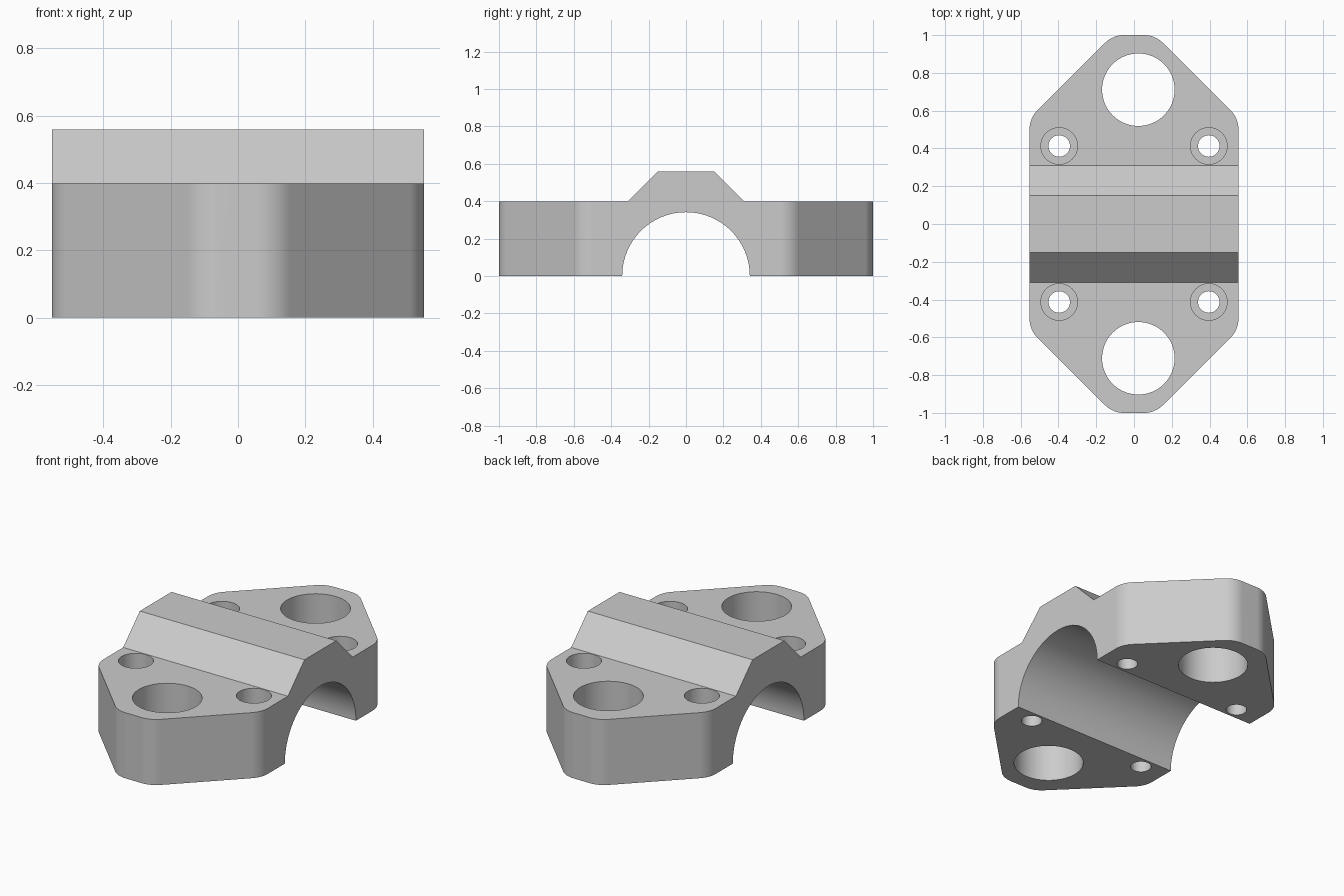
import bpy
import bmesh
from math import cos, sin, radians
from mathutils import Vector

HALF_WIDTH, HALF_LENGTH = 0.553, 1.0
PLATE_TOP, RIDGE_TOP = 0.398, 0.558
FILLET = 0.14
BORE_RADIUS = 0.341
COUNTERBORE_DEPTH = 0.15

cube = bpy.data.objects.get("Cube")
if cube:
    bpy.data.objects.remove(cube, do_unlink=True)

grey = bpy.data.materials.new("plain grey")
grey.use_nodes = True
colour = (0.6, 0.6, 0.6, 1.0)
grey.diffuse_color = colour
grey.node_tree.nodes["Principled BSDF"].inputs["Base Color"].default_value = colour


def arc(cx, cy, radius, start, end, steps):
    angles = [radians(start + (end - start) * i / steps) for i in range(steps + 1)]
    return [(cx + radius * cos(a), cy + radius * sin(a)) for a in angles]


def prism(name, points, direction):
    """Extrude a closed loop of 3D points along a direction."""
    bm = bmesh.new()
    face = bm.faces.new([bm.verts.new(p) for p in points])
    top = bmesh.ops.extrude_face_region(bm, geom=[face])["geom"]
    moved = [v for v in top if isinstance(v, bmesh.types.BMVert)]
    bmesh.ops.translate(bm, verts=moved, vec=Vector(direction))
    bmesh.ops.recalc_face_normals(bm, faces=bm.faces)
    mesh = bpy.data.meshes.new(name)
    bm.to_mesh(mesh)
    bm.free()
    mesh.materials.append(grey)
    obj = bpy.data.objects.new(name, mesh)
    bpy.context.collection.objects.link(obj)
    return obj


def combine(target, cutter, operation):
    """Apply a boolean and discard the helper."""
    mod = target.modifiers.new("cut", 'BOOLEAN')
    mod.operation = operation
    mod.solver = 'EXACT'
    mod.object = cutter
    bpy.context.view_layer.objects.active = target
    bpy.ops.object.modifier_apply(modifier=mod.name)
    bpy.data.objects.remove(cutter, do_unlink=True)


def drill(target, x, y, radius, bottom, steps):
    ring = arc(x, y, radius, 0, 360, steps)[:-1]
    cutter = prism("drill", [(px, py, bottom) for px, py in ring], (0, 0, 1))
    combine(target, cutter, 'DIFFERENCE')


# Clamp body: side profile with ridge and half-round bearing seat
side = [(-HALF_LENGTH, 0), (-HALF_LENGTH, PLATE_TOP), (-0.311, PLATE_TOP), (-0.152, RIDGE_TOP)]
side += [(-y, z) for y, z in reversed(side)]
side += arc(0, 0, BORE_RADIUS, 0, 180, 48)
body = prism("bearing_clamp", [(-HALF_WIDTH, y, z) for y, z in side], (2 * HALF_WIDTH, 0, 0))

# Plan outline: tapered ends with rounded corners
quarter = arc(HALF_WIDTH - FILLET, 0.502, FILLET, 0, 45, 8)
quarter += arc(0.054, HALF_LENGTH - FILLET, FILLET, 45, 90, 8)
half = quarter + [(-x, y) for x, y in reversed(quarter)]
plan = half + [(-x, -y) for x, y in half]
outline = prism("outline", [(x, y, -0.5) for x, y in plan], (0, 0, 2))
combine(body, outline, 'INTERSECT')

# Large end holes and counterbored screw holes
for end in (-1, 1):
    drill(body, 0.023, end * 0.711, 0.192, -0.2, 64)
    for flank in (-1, 1):
        x, y = flank * 0.396, end * 0.413
        drill(body, x, y, 0.057, -0.2, 40)
        drill(body, x, y, 0.097, PLATE_TOP - COUNTERBORE_DEPTH, 40)

# Smooth curved walls, crisp edges, flat planes
bpy.ops.object.select_all(action='DESELECT')
body.select_set(True)
bpy.context.view_layer.objects.active = body
bpy.ops.object.shade_smooth_by_angle(angle=radians(30))
normals = body.modifiers.new("clean_normals", 'WEIGHTED_NORMAL')
normals.keep_sharp = True
